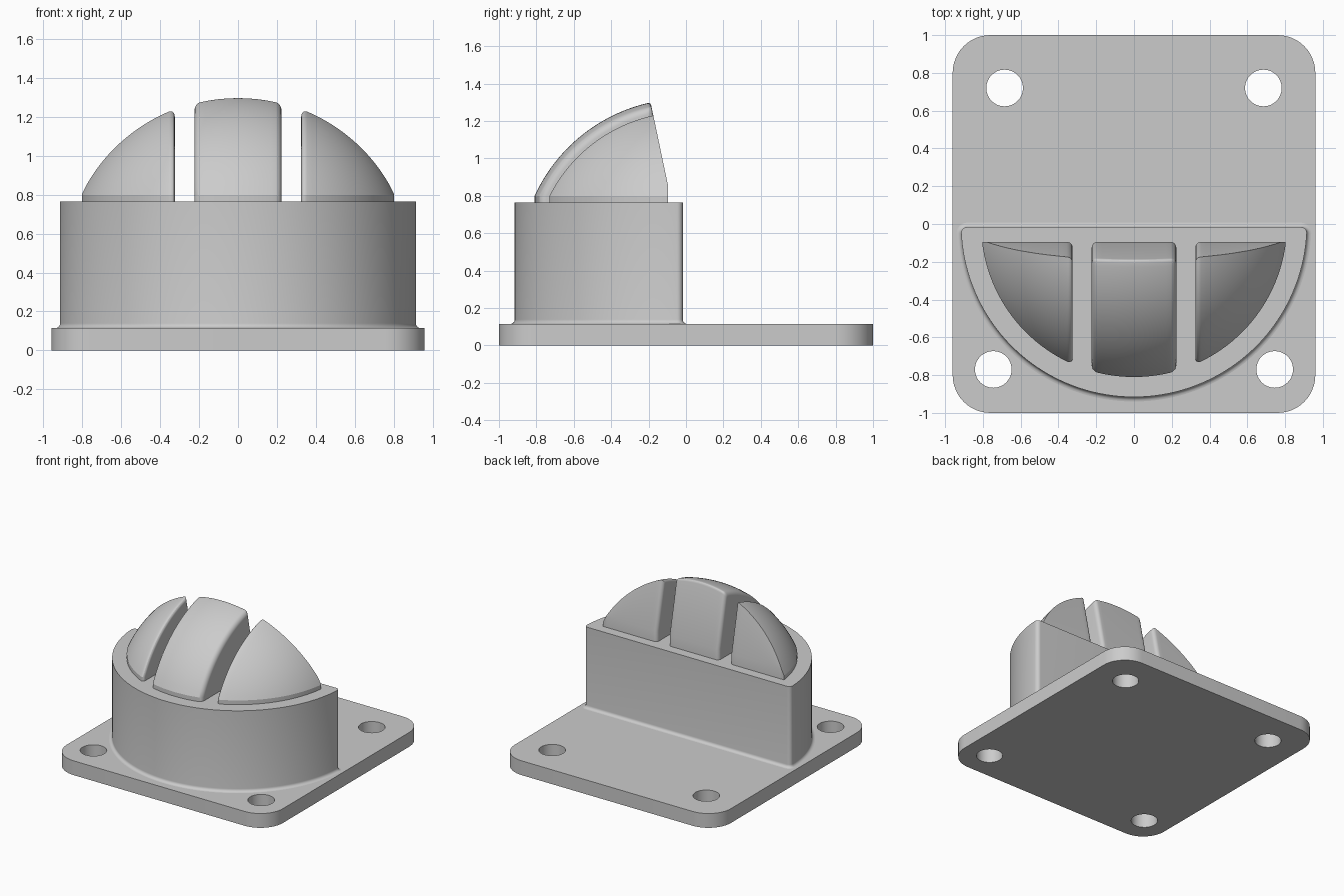
import bpy, bmesh
from math import sin, cos, pi, radians, sqrt, atan2

cube = bpy.data.objects.get("Cube")
if cube:
    bpy.data.objects.remove(cube, do_unlink=True)

grey = bpy.data.materials.new("plain grey")
grey.use_nodes = True
colour = (0.6, 0.6, 0.6, 1)
grey.diffuse_color = colour
for node in grey.node_tree.nodes:
    if node.type == 'BSDF_PRINCIPLED':
        node.inputs["Base Color"].default_value = colour


def make(name, bm):
    bmesh.ops.recalc_face_normals(bm, faces=bm.faces[:])
    mesh = bpy.data.meshes.new(name)
    bm.to_mesh(mesh)
    bm.free()
    mesh.materials.append(grey)
    obj = bpy.data.objects.new(name, mesh)
    bpy.context.collection.objects.link(obj)
    return obj


def activate(obj):
    bpy.ops.object.select_all(action='DESELECT')
    obj.select_set(True)
    bpy.context.view_layer.objects.active = obj


def smooth(obj):
    activate(obj)
    bpy.ops.object.shade_smooth_by_angle(angle=radians(22))


def loft(name, loops):
    """Skin a list of equal-length closed loops and cap both ends."""
    bm = bmesh.new()
    rings = [[bm.verts.new(p) for p in loop] for loop in loops]
    n = len(rings[0])
    for a, b in zip(rings, rings[1:]):
        for i in range(n):
            j = (i + 1) % n
            bm.faces.new((a[i], a[j], b[j], b[i]))
    bm.faces.new(rings[0])
    bm.faces.new(rings[-1])
    return make(name, bm)


def arc(cx, cy, r, a0, a1, n):
    return [(cx + r * cos(a0 + (a1 - a0) * i / n),
             cy + r * sin(a0 + (a1 - a0) * i / n)) for i in range(n + 1)]


# Mounting plate with rounded corners
HX, HY, CORNER, PLATE_TOP = 0.96, 1.0, 0.2, 0.115
outline = []
for k, (sx, sy) in enumerate([(1, 1), (-1, 1), (-1, -1), (1, -1)]):
    outline += arc(sx * (HX - CORNER), sy * (HY - CORNER), CORNER,
                   k * pi / 2, (k + 1) * pi / 2, 12)
plate = loft("mounting_plate", [[(x, y, z) for x, y in outline] for z in (0, PLATE_TOP)])

# Screw holes
bm = bmesh.new()
for hx, hy in [(0.685, 0.72), (0.745, -0.77)]:
    for side in (-1, 1):
        made = bmesh.ops.create_cone(bm, cap_ends=True, segments=48,
                                     radius1=0.097, radius2=0.097, depth=1)
        bmesh.ops.translate(bm, verts=made["verts"], vec=(side * hx, hy, 0))
cutter = make("hole_cutter", bm)
cutter.hide_render = True
cut = plate.modifiers.new("holes", 'BOOLEAN')
cut.operation = 'DIFFERENCE'
cut.solver = 'EXACT'
cut.object = cutter
activate(plate)
bpy.ops.object.modifier_apply(modifier="holes")
bpy.data.objects.remove(cutter, do_unlink=True)
smooth(plate)

# Half-round housing with a small fillet at its foot
DRUM_R, DRUM_BACK, EDGE, DRUM_TOP = 0.916, -0.017, 0.03, 0.765


def half_disc(grow, z):
    cy = DRUM_BACK - EDGE
    cx = sqrt((DRUM_R - EDGE) ** 2 - cy ** 2)
    a = atan2(cy, cx)
    r = EDGE + grow
    pts = arc(cx, cy, r, a, pi / 2, 8) + arc(-cx, cy, r, pi / 2, pi - a, 8)
    pts += arc(0, 0, DRUM_R + grow, pi - a, 2 * pi + a, 96)[1:-1]
    return [(x, y, z) for x, y in pts]


FILLET = 0.024
layers = [half_disc(FILLET, PLATE_TOP - 0.02)]
for i in range(6):
    t = i / 5 * pi / 2
    layers.append(half_disc(FILLET * (1 - sin(t)), PLATE_TOP + FILLET * (1 - cos(t))))
layers.append(half_disc(0, DRUM_TOP))
smooth(loft("half_round_housing", layers))

# Domed segments: slices along x of a sphere with a leaning back face
BALL_R, BALL_Z, RIM_R = 0.89, 0.43, 0.81
BACK_Y, KNEE_Z, LEAN, FOOT_Z = -0.095, 0.85, 0.21, 0.74
ROUND = 0.03


def slice_profile(x, inset, lip):
    ball, rim = BALL_R - inset, RIM_R - inset

    def height(y):
        return BALL_Z + sqrt(ball ** 2 - x * x - y * y)

    def back(z):
        return BACK_Y - inset - LEAN * max(0, z - KNEE_Z)

    front = -sqrt(rim ** 2 - x * x)
    top = BACK_Y - inset
    for _ in range(20):
        top = back(height(top))
    top_z = height(top)
    knee = min(KNEE_Z, top_z - 0.003)
    pts = [(back(0), FOOT_Z), (back(0), knee)]
    # rounded lip between the back face and the dome
    start = (back(top_z - lip), top_z - lip)
    end = (top - lip, height(top - lip))
    if lip:
        for i in range(5):
            t = i / 5
            pts.append(tuple((1 - t) ** 2 * s + 2 * t * (1 - t) * c + t * t * e
                             for s, c, e in zip(start, (top, top_z), end)))
    for i in range(29):
        y = end[0] + (front - end[0]) * i / 28
        pts.append((y, height(y)))
    pts.append((front, FOOT_Z))
    return [(x, y, z) for y, z in pts]


def edge_inset(d):
    return ROUND - sqrt(ROUND ** 2 - (ROUND - d) ** 2) if d < ROUND else 0


def rounded_steps():
    return [ROUND * (1 - cos(i / 6 * pi / 2)) for i in range(7)]


# Centre segment, rounded on both sides
HALF = 0.224
left_steps = [-HALF + d for d in rounded_steps()]
middle = [(HALF - ROUND) * i / 8 for i in range(-7, 8)]
xs = left_steps + middle + [-x for x in reversed(left_steps)]
smooth(loft("centre_segment",
            [slice_profile(x, edge_inset(HALF - abs(x)), 0.018) for x in xs]))

# Side segments, rounded on the face next to the gap
INNER, OUTER = 0.325, 0.803
xs = [INNER + d for d in rounded_steps()]
span = OUTER - xs[-1]
xs += [OUTER - span * (1 - i / 24) ** 1.5 for i in range(1, 25)]
for name, side in (("left_segment", 1), ("right_segment", -1)):
    loops = [[(side * px, y, z) for px, y, z in slice_profile(x, edge_inset(x - INNER), 0)]
             for x in xs]
    smooth(loft(name, loops))
